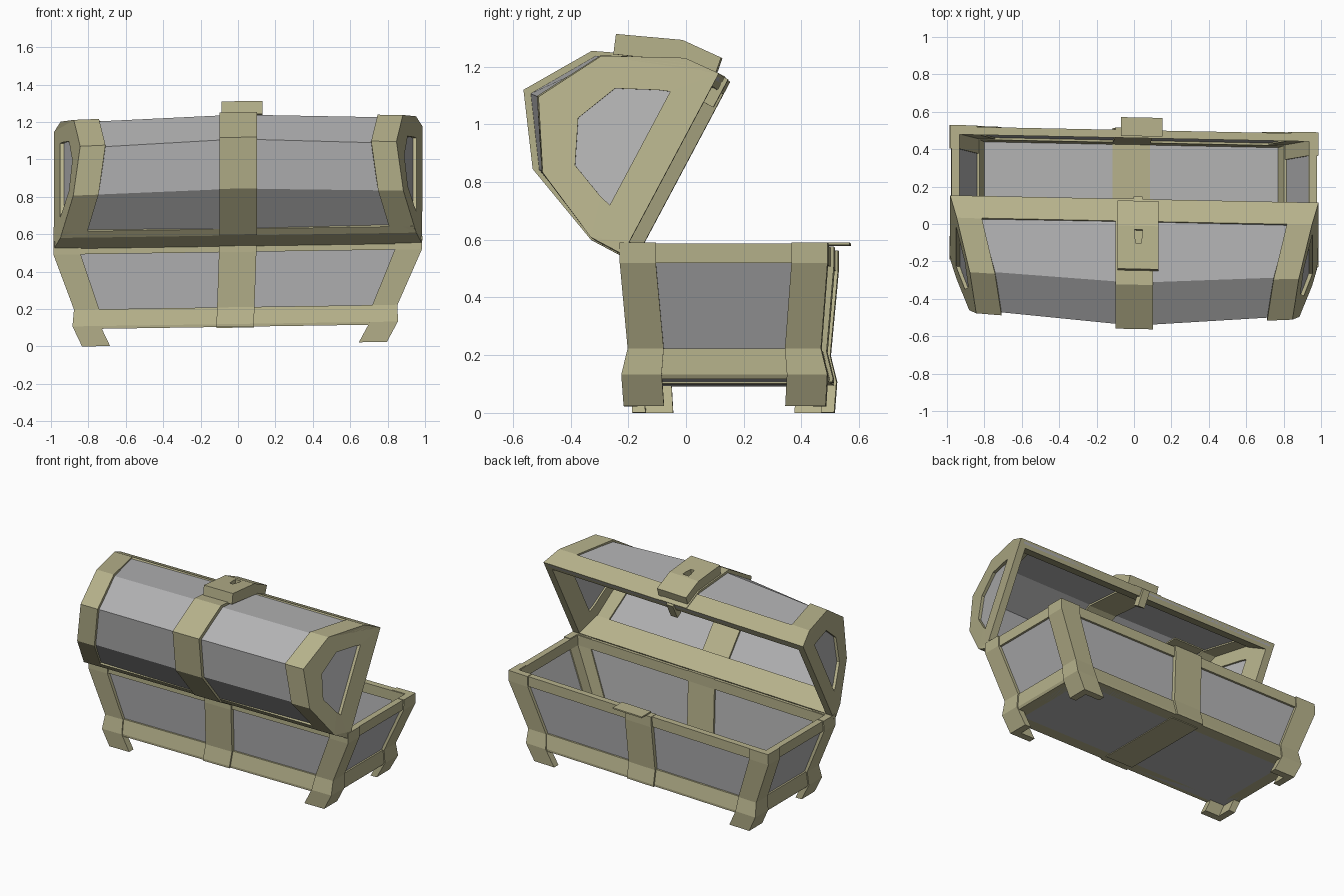
import bpy, bmesh
from mathutils import Vector

if "Cube" in bpy.data.objects:
    bpy.data.objects.remove(bpy.data.objects["Cube"])


def material(name, r, g, b):
    m = bpy.data.materials.new(name)
    m.diffuse_color = (r, g, b, 1)
    m.use_nodes = True
    m.node_tree.nodes["Principled BSDF"].inputs["Base Color"].default_value = m.diffuse_color
    return m


OLIVE = material("olive_trim", 0.47, 0.445, 0.26)
GREY = material("grey_panel", 0.45, 0.45, 0.455)
YC = 0.15                      # depth centre of the base


def skew(p):
    # slight hand-made lean of the whole chest
    x, y, z = p
    return Vector((x + 0.035 * (min(z, 0.6) - 0.55), y - 0.02 * x, z + 0.015 * x))


def loft(name, rings, mat=GREY, closed=False):
    # skin equal-sized rings; closed joins last ring to first, else caps the ends
    bm = bmesh.new()
    vs = [[bm.verts.new(skew(p)) for p in r] for r in rings]
    n = len(vs[0])
    pairs = list(zip(vs, vs[1:])) + ([(vs[-1], vs[0])] if closed else [])
    for a, b in pairs:
        for i in range(n):
            j = (i + 1) % n
            bm.faces.new((a[i], a[j], b[j], b[i]))
    if not closed:
        bm.faces.new(vs[0])
        bm.faces.new(vs[-1])
    bmesh.ops.recalc_face_normals(bm, faces=bm.faces)
    me = bpy.data.meshes.new(name)
    bm.to_mesh(me)
    bm.free()
    ob = bpy.data.objects.new(name, me)
    bpy.context.collection.objects.link(ob)
    me.materials.append(mat)
    return ob


def box(name, x0, x1, y0, y1, z0, z1, mat=GREY):
    return loft(name, [[(x0, y0, z), (x1, y0, z), (x1, y1, z), (x0, y1, z)]
                       for z in (z0, z1)], mat)


# ---------- base ----------
# height, half width, half depth
LEVELS = [(0.012, 0.815, 0.35), (0.12, 0.87, 0.357), (0.21, 0.865, 0.335),
          (0.505, 0.985, 0.36), (0.575, 0.985, 0.36)]


def half(z):
    for (z0, x0, y0), (z1, x1, y1) in zip(LEVELS, LEVELS[1:]):
        if z <= z1:
            t = (z - z0) / (z1 - z0)
            return x0 + t * (x1 - x0), y0 + t * (y1 - y0)
    return LEVELS[-1][1:]


def rect(z, inset):
    hx, hy = half(z)
    hx, hy = hx - inset, hy - inset
    return [(sx * hx, YC + sy * hy, z) for sx, sy in ((-1, -1), (1, -1), (1, 1), (-1, 1))]


# hollow grey tub
loft("base_tub", [rect(0.105, 0.035), rect(0.21, 0.02), rect(0.505, 0.022), rect(0.565, 0.022),
                  rect(0.565, 0.038), rect(0.505, 0.038), rect(0.21, 0.038), rect(0.125, 0.055)])

# horizontal bands
loft("top_band", [rect(0.505, 0.008), rect(0.572, 0.008), rect(0.572, 0.05), rect(0.505, 0.05)], OLIVE, True)
loft("bottom_band", [rect(0.105, 0.008), rect(0.12, 0.008), rect(0.21, 0.008),
                     rect(0.21, 0.05), rect(0.105, 0.085)], OLIVE, True)

# corner posts with feet: an L section carried down the levels
WIDTHS = [(0.15, 0.14), (0.15, 0.14), (0.135, 0.125), (0.145, 0.125), (0.145, 0.125)]
for sx, sx_name in ((-1, "left"), (1, "right")):
    for sy, sy_name in ((-1, "front"), (1, "back")):
        rings = []
        for (z, hx, hy), (wx, wy) in zip(LEVELS, WIDTHS):
            t = 0.046
            sec = [(0, 0), (wx, 0), (wx, t), (t, t), (t, wy), (0, wy)]
            rings.append([(sx * (hx - a), YC + sy * (hy - b), z) for a, b in sec])
        loft(f"corner_post_{sy_name}_{sx_name}", rings, OLIVE)

# middle straps on both long walls and under the floor
for sy, nm in ((-1, "front"), (1, "back")):
    rings = []
    for z in (0.105, 0.12, 0.21, 0.505, 0.575):
        hy = half(z)[1]
        rings.append([(x, YC + sy * (hy + o), z)
                      for x, o in ((-0.1, 0.004), (0.1, 0.004), (0.1, -0.05), (-0.1, -0.05))])
    loft(f"base_strap_{nm}", rings, OLIVE)
box("floor_strap", -0.1, 0.1, YC - 0.31, YC + 0.31, 0.1, 0.132, OLIVE)
box("catch_plate", -0.07, 0.15, 0.47, 0.57, 0.579, 0.588, OLIVE)

# ---------- lid (u runs along the opening, w out of it) ----------
PROFILE = [(0, 0), (0, 0.125), (0.12, 0.38), (0.345, 0.517), (0.573, 0.39), (0.702, 0.13), (0.71, 0)]
WINDOW = [(0.13, 0.12), (0.14, 0.16), (0.195, 0.292), (0.345, 0.36), (0.495, 0.295), (0.56, 0.16), (0.575, 0.12)]


def lid(x, u, w):
    return (x, -0.20 + 0.47 * u - 0.883 * w, 0.535 + 0.883 * u + 0.47 * w)


def end_x(w):
    return 0.985 - 0.27 * w


def arch(k_out, k_in, x_of, bulge=0.0):
    # closed arch section: outer profile and a smaller inner one
    out = []
    for k, prof in ((k_out, PROFILE), (k_in, PROFILE[::-1])):
        for u, w in prof:
            out.append(lid(x_of(w), 0.355 + (u - 0.355) * k, w * k * (1 + bulge)))
    return out


# grey barrel, slightly swollen in the middle
loft("lid_barrel", [arch(0.965, 0.925, lambda w: -end_x(w) + 0.03),
                    arch(0.975, 0.935, lambda w: -0.09, 0.12),
                    arch(0.975, 0.935, lambda w: 0.09, 0.12),
                    arch(0.965, 0.925, lambda w: end_x(w) - 0.03)])
loft("lid_strap", [arch(1.01, 0.9, lambda w, s=s: s, 0.135) for s in (-0.1, 0, 0.1)], OLIVE)

for s, nm in ((-1, "left"), (1, "right")):
    # band around the barrel end
    loft(f"lid_band_{nm}", [arch(1, 0.9, lambda w: s * end_x(w)),
                            arch(1, 0.9, lambda w: s * (end_x(w) - 0.135), 0.018)], OLIVE)
    # framed end with a sunken panel
    rings = [[lid(s * (end_x(w) - d), u, w) for u, w in prof]
             for prof, d in ((PROFILE, 0), (WINDOW, 0), (WINDOW, 0.05), (PROFILE, 0.05))]
    loft(f"lid_end_frame_{nm}", rings, OLIVE, True)
    big = [(0.35 + (u - 0.35) * 1.06, 0.24 + (w - 0.24) * 1.06) for u, w in WINDOW]
    loft(f"lid_end_panel_{nm}", [[lid(s * (end_x(w) - d), u, w) for u, w in big]
                                 for d in (0.02, 0.037)])

# long rim bars on the hinge side and the opening side
RIMS = {"lid_rim_hinge": [(0, 0), (0, 0.125), (0.018, 0.165), (0.06, 0.155), (0.05, 0)],
        "lid_rim_opening": [(0.71, 0), (0.702, 0.13), (0.65, 0.13), (0.66, 0)]}
for nm, sec in RIMS.items():
    loft(nm, [[lid(s * (end_x(w) - 0.004), u, w) for u, w in sec] for s in (-1, 1)], OLIVE)

# ---------- lock ----------
HASP = [(0.666, 0.40), (0.756, 0.187), (0.765, 0.04), (0.70, 0.03), (0.69, 0.15), (0.60, 0.375)]
hasp = loft("lock_hasp", [[lid(x, u, w) for u, w in HASP] for x in (-0.09, 0.13)], OLIVE)
loft("lock_tongue", [[lid(x, u, w) for u, w in ((0.6, 0.03), (0.71, 0.03), (0.71, -0.015), (0.6, -0.015))]
                     for x in (-0.005, 0.045)], OLIVE)

# keyhole cut: (x, distance along the sloping plate)
KEY = [(0, 0.02), (0.044, 0.02), (0.044, 0.045), (0.034, 0.095), (0.01, 0.095), (0, 0.045)]
cutter = loft("keyhole_cutter", [[lid(x, 0.756 - 0.39 * t + 0.92 * d, 0.187 + 0.92 * t + 0.39 * d)
                                  for x, t in KEY] for d in (0.03, -0.04)], OLIVE)
cutter.hide_render = True
cutter.hide_viewport = True
cut = hasp.modifiers.new("keyhole", "BOOLEAN")
cut.operation = "DIFFERENCE"
cut.solver = "EXACT"
cut.object = cutter
